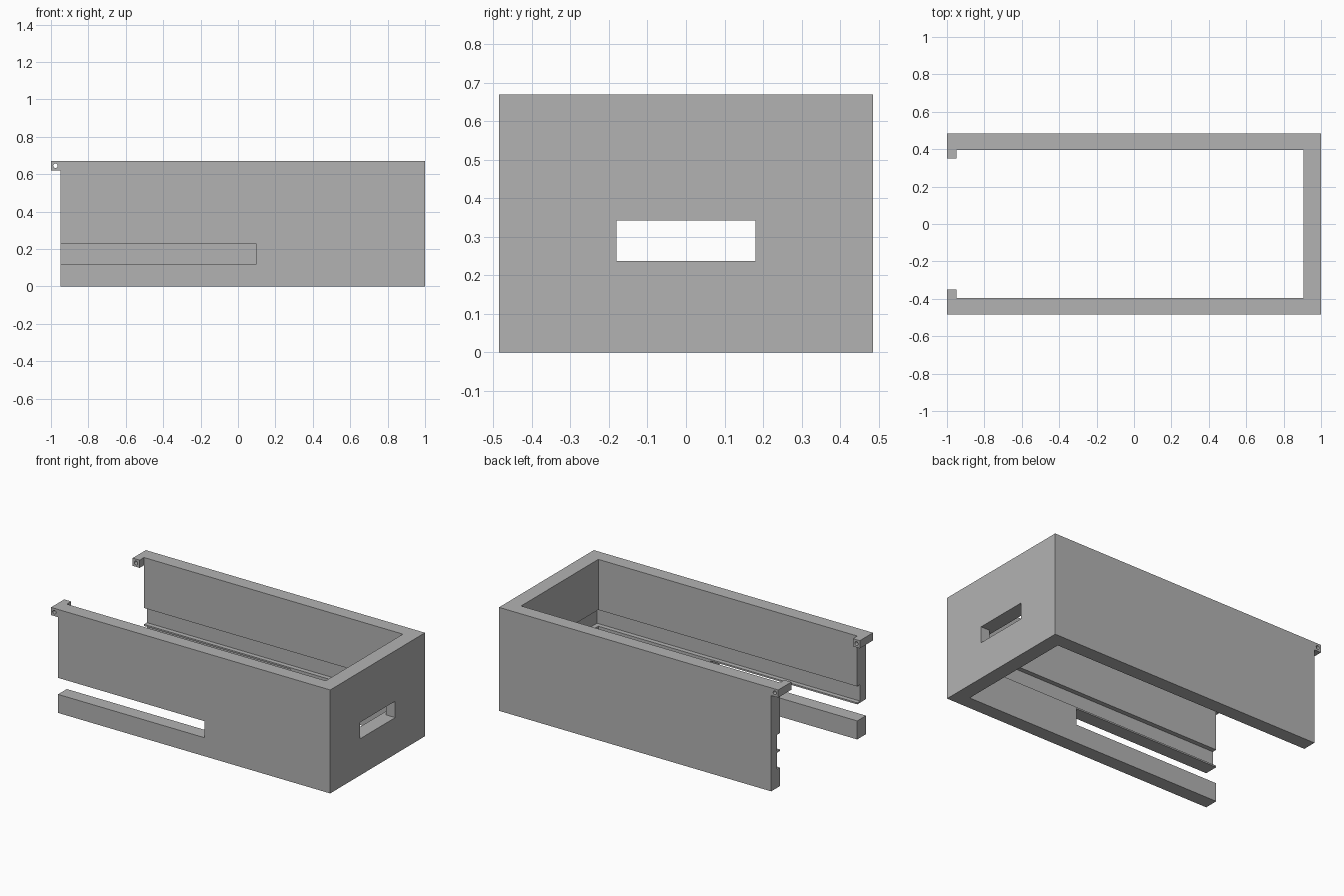
import bpy
import math

cube = bpy.data.objects.get("Cube")
if cube:
    bpy.data.objects.remove(cube, do_unlink=True)

# One plain grey for the whole part
grey = bpy.data.materials.new("plain grey")
grey.use_nodes = True
grey.diffuse_color = (0.45, 0.45, 0.45, 1)
grey.node_tree.nodes["Principled BSDF"].inputs["Base Color"].default_value = grey.diffuse_color


def box(name, x, y, z):
    """Box spanning the given (low, high) ranges."""
    bpy.ops.mesh.primitive_cube_add(size=1, location=[sum(r) / 2 for r in (x, y, z)])
    ob = bpy.context.object
    ob.name = name
    ob.scale = [r[1] - r[0] for r in (x, y, z)]
    bpy.ops.object.transform_apply(location=True, rotation=False, scale=True)
    ob.data.materials.append(grey)
    return ob


def cut(target, cutter):
    """Subtract the cutter from the target and remove it."""
    cutter.hide_render = True
    mod = target.modifiers.new("cut", 'BOOLEAN')
    mod.operation = 'DIFFERENCE'
    mod.solver = 'EXACT'
    mod.object = cutter
    bpy.ops.object.select_all(action='DESELECT')
    target.select_set(True)
    bpy.context.view_layer.objects.active = target
    bpy.ops.object.modifier_apply(modifier=mod.name)
    bpy.data.objects.remove(cutter, do_unlink=True)


LENGTH, HALF_W, HEIGHT = 1.0, 0.485, 0.67
WALL_END, INNER_X, INNER_Y, GROOVE = -0.95, 0.905, 0.395, 0.03
UPPER, LOWER = (0.237, 0.343), (0.12, 0.227)

frame = box("sleeve_frame", (-LENGTH, LENGTH), (-HALF_W, HALF_W), (0, HEIGHT))

# Interior, open end between the tabs, and the space under the tabs
cut(frame, box("interior", (WALL_END, INNER_X), (-INNER_Y, INNER_Y), (-0.1, 0.8)))
cut(frame, box("open_end", (-1.1, -0.9), (-0.35, 0.35), (-0.1, 0.8)))
cut(frame, box("under_tabs", (-1.1, WALL_END), (-0.6, 0.6), (-0.1, 0.62)))

# Upper groove running around all three inner walls
cut(frame, box("upper_groove", (-1.1, INNER_X + GROOVE),
               (-INNER_Y - GROOVE, INNER_Y + GROOVE), UPPER))

# Lower slot: through the front wall, shallow in the back wall
cut(frame, box("lower_slot", (-1.1, 0.1), (-0.6, INNER_Y + GROOVE), LOWER))

# Window through the end wall
cut(frame, box("end_window", (0.8, 1.1), (-0.18, 0.18), UPPER))

# Pin hole through both tabs
bpy.ops.mesh.primitive_cylinder_add(vertices=24, radius=0.012, depth=1.4,
                                    location=(-0.976, 0, 0.645),
                                    rotation=(math.pi / 2, 0, 0))
pin = bpy.context.object
pin.name = "pin_hole"
pin.data.materials.append(grey)
cut(frame, pin)
